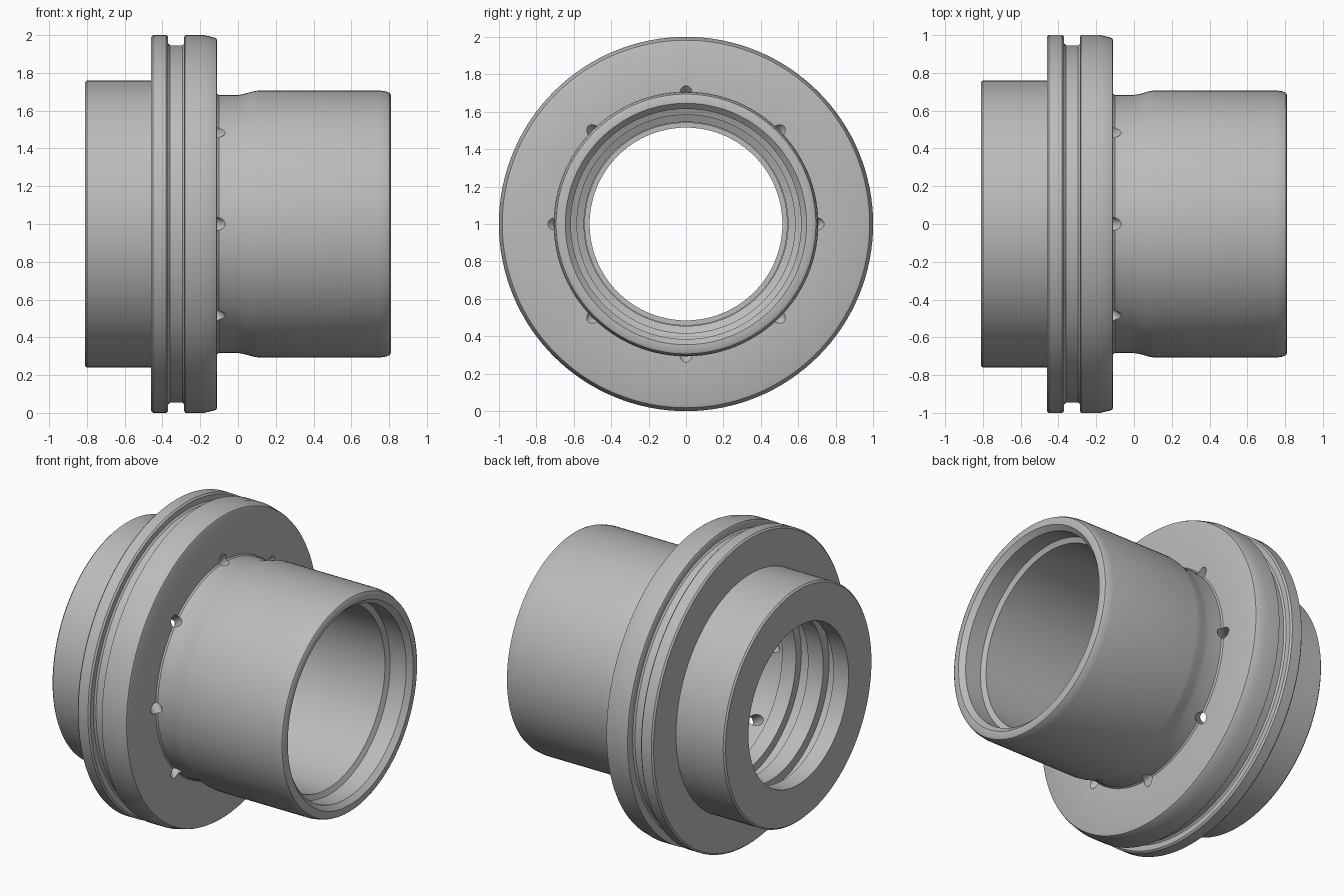
import bpy
import bmesh
from math import cos, sin, pi, radians
from mathutils import Matrix, Vector

if "Cube" in bpy.data.objects:
    bpy.data.objects.remove(bpy.data.objects["Cube"])

SEGMENTS = 128
AXIS_HEIGHT = 1.0

metal = bpy.data.materials.new("machined grey")
metal.use_nodes = True
grey = (0.5, 0.5, 0.5, 1)
metal.diffuse_color = grey
metal.node_tree.nodes["Principled BSDF"].inputs["Base Color"].default_value = grey


def make_object(name, bm):
    mesh = bpy.data.meshes.new(name)
    bm.to_mesh(mesh)
    bm.free()
    mesh.materials.append(metal)
    obj = bpy.data.objects.new(name, mesh)
    bpy.context.collection.objects.link(obj)
    return obj


def lathe(name, profile):
    """Revolve a closed (x, radius) outline about the horizontal axis."""
    bm = bmesh.new()
    rings = []
    for i in range(SEGMENTS):
        a = 2 * pi * i / SEGMENTS
        rings.append([bm.verts.new((x, r * cos(a), AXIS_HEIGHT + r * sin(a)))
                      for x, r in profile])
    count = len(profile)
    for i, ring in enumerate(rings):
        after = rings[(i + 1) % SEGMENTS]
        for j in range(count):
            k = (j + 1) % count
            bm.faces.new((ring[j], ring[k], after[k], after[j]))
    bmesh.ops.recalc_face_normals(bm, faces=bm.faces)
    return make_object(name, bm)


# Outside: rear boss, grooved flange, neck, sleeve with rounded end
outside = [
    (-0.81, 0.75), (-0.80, 0.76), (-0.46, 0.76),
    (-0.46, 0.99), (-0.45, 1.0), (-0.38, 1.0), (-0.37, 0.99),
    (-0.37, 0.955), (-0.36, 0.945), (-0.295, 0.945), (-0.285, 0.955),
    (-0.285, 0.99), (-0.28, 1.0), (-0.18, 1.0),
    (-0.125, 0.987), (-0.115, 0.982), (-0.11, 0.97),
    (-0.11, 0.69), (-0.10, 0.683), (0, 0.683), (0.03, 0.688), (0.08, 0.702),
    (0.11, 0.707), (0.75, 0.707), (0.785, 0.702), (0.803, 0.694), (0.81, 0.682),
]
# Inside: counterbore, main bore, stepped lips and two seal grooves
inside = [
    (0.81, 0.645), (0.78, 0.615), (0.665, 0.615), (0.65, 0.583),
    (-0.29, 0.583), (-0.31, 0.545), (-0.41, 0.545),
    (-0.41, 0.60), (-0.50, 0.60), (-0.50, 0.54), (-0.61, 0.54),
    (-0.61, 0.60), (-0.70, 0.60), (-0.70, 0.515), (-0.81, 0.515),
]
body = lathe("flanged_sleeve", outside + inside)

# Slanted holes drilled through the corner between flange and neck
bm = bmesh.new()
hole_axis = Vector((1, 0, 1)).normalized()
tilt = Matrix.Rotation(radians(45), 4, "Y")
for i in range(8):
    spin = Matrix.Rotation(i * pi / 4, 4, "X")
    place = (Matrix.Translation((0, 0, AXIS_HEIGHT)) @ spin
             @ Matrix.Translation(Vector((-0.11, 0, 0.69)) - hole_axis * 0.06) @ tilt)
    bmesh.ops.create_cone(bm, cap_ends=True, segments=24, radius1=0.035,
                          radius2=0.035, depth=0.36, matrix=place)
drills = make_object("hole_cutter", bm)
drills.hide_render = True

cut = body.modifiers.new("oil holes", "BOOLEAN")
cut.operation = "DIFFERENCE"
cut.solver = "EXACT"
cut.object = drills

bpy.ops.object.select_all(action="DESELECT")
body.select_set(True)
bpy.context.view_layer.objects.active = body
bpy.ops.object.modifier_apply(modifier=cut.name)
bpy.data.objects.remove(drills)
bpy.ops.object.shade_smooth_by_angle(angle=radians(32))
